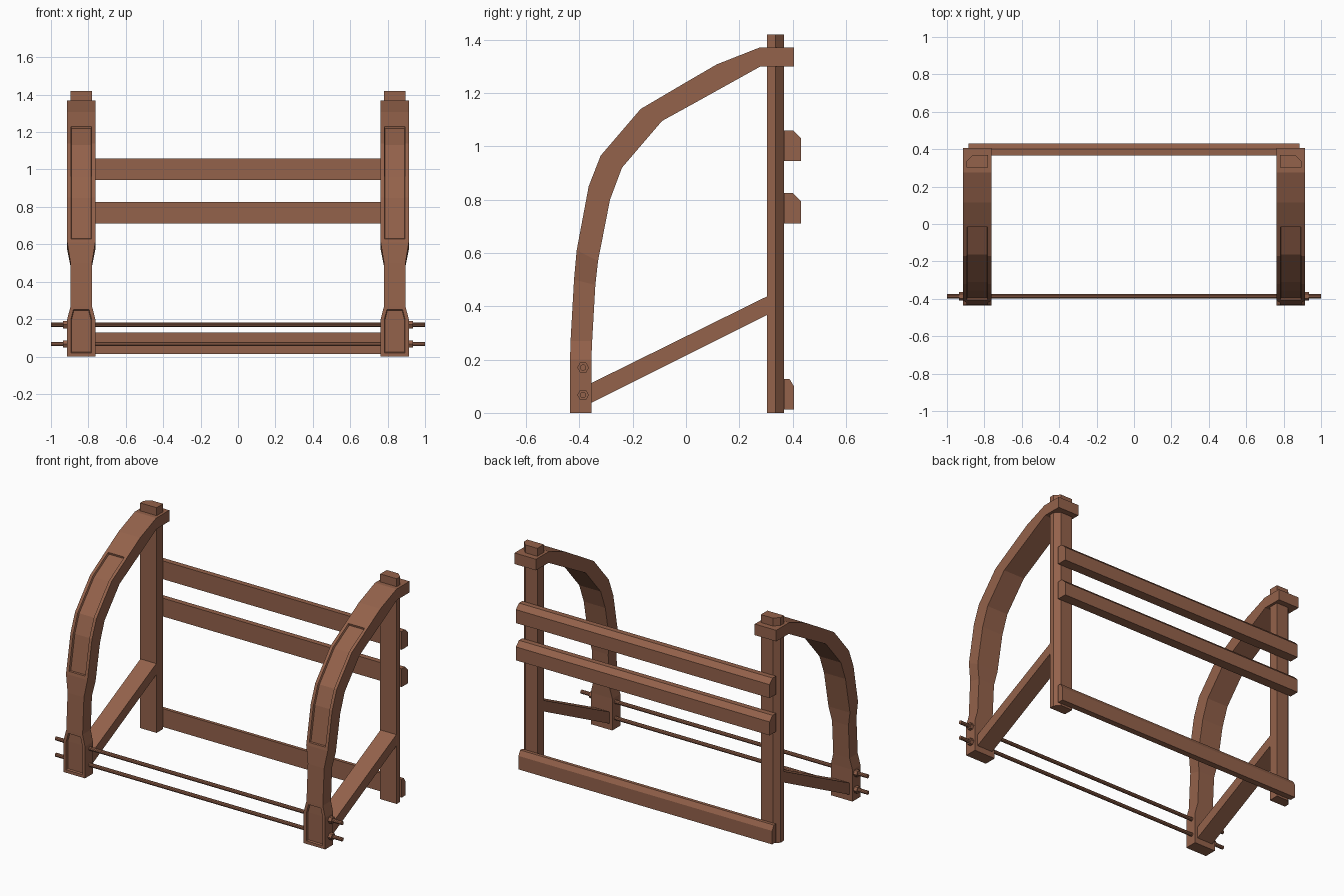
import bpy
import bmesh
from math import pi
from mathutils import Matrix, Vector

if "Cube" in bpy.data.objects:
    bpy.data.objects.remove(bpy.data.objects["Cube"])

BROWN = (0.296, 0.122, 0.070, 1)
wood = bpy.data.materials.new("warm brown")
wood.diffuse_color = BROWN
wood.use_nodes = True
wood.node_tree.nodes["Principled BSDF"].inputs["Base Color"].default_value = BROWN

ARCH_X = 0.838  # centre of each side frame


def finish(name, bm, mirrored=False):
    """Turn a bmesh into a flat-shaded object, optionally mirrored across x."""
    bmesh.ops.recalc_face_normals(bm, faces=bm.faces)
    mesh = bpy.data.meshes.new(name)
    bm.to_mesh(mesh)
    bm.free()
    mesh.materials.append(wood)
    obj = bpy.data.objects.new(name, mesh)
    bpy.context.collection.objects.link(obj)
    if mirrored:
        obj.modifiers.new("Mirror", "MIRROR").use_mirror_merge = False
    return obj


def prism(name, profile, offset, mirrored=False):
    """Extrude a closed outline of 3D points along an offset."""
    bm = bmesh.new()
    face = bm.faces.new([bm.verts.new(p) for p in profile])
    ext = bmesh.ops.extrude_face_region(bm, geom=[face], use_keep_orig=True)
    moved = [g for g in ext["geom"] if isinstance(g, bmesh.types.BMVert)]
    bmesh.ops.translate(bm, verts=moved, vec=Vector(offset))
    return finish(name, bm, mirrored)


def add_cylinder(bm, x0, x1, y, z, radius, sides):
    place = Matrix.Translation(((x0 + x1) / 2, y, z)) @ Matrix.Rotation(pi / 2, 4, "Y")
    bmesh.ops.create_cone(bm, cap_ends=True, segments=sides, radius1=radius,
                          radius2=radius, depth=x1 - x0, matrix=place)


# Curved arch legs: outer y, z, inner y, z, half width
WIDE, SLIM = 0.075, 0.057
sections = [
    (-.435, 0, -.355, 0, WIDE),
    (-.435, .2, -.355, .2, WIDE),
    (-.433, .27, -.352, .27, SLIM),
    (-.42, .5, -.34, .48, SLIM),
    (-.41, .61, -.33, .57, WIDE),
    (-.365, .85, -.285, .8, WIDE),
    (-.32, .965, -.24, .92, WIDE),
    (-.17, 1.14, -.09, 1.095, WIDE),
    (0, 1.24, .03, 1.161, WIDE),
    (.115, 1.307, .14, 1.222, WIDE),
    (.275, 1.37, .28, 1.3, WIDE),
    (.405, 1.37, .405, 1.3, WIDE),
]
bm = bmesh.new()
rings = []
for oy, oz, iy, iz, w in sections:
    corners = [(-w, oy, oz), (w, oy, oz), (w, iy, iz), (-w, iy, iz)]
    rings.append([bm.verts.new((ARCH_X + x, y, z)) for x, y, z in corners])
front = []
for a, b in zip(rings, rings[1:]):
    for i in range(4):
        j = (i + 1) % 4
        face = bm.faces.new((a[i], a[j], b[j], b[i]))
        if i == 0:
            front.append(face)
bm.faces.new(rings[0])
bm.faces.new(rings[-1])
bmesh.ops.recalc_face_normals(bm, faces=bm.faces)
# Recessed panels on the foot and on the curved part
for panel in (front[0:2], front[4:8]):
    bmesh.ops.inset_region(bm, faces=panel, thickness=0.019, use_even_offset=True)
    bmesh.ops.inset_region(bm, faces=panel, thickness=0.004, depth=-0.011,
                           use_even_offset=True)
finish("arch_legs", bm, True)

# Rear posts with a chamfered outer back corner
post = [(.78, .303), (.895, .303), (.895, .336), (.863, .368), (.78, .368)]
prism("rear_posts", [(x, y, 0) for x, y in post], (0, 0, 1.42), True)

# Sloping braces between foot and post
brace = [(-.365, .033), (.31, .37), (.31, .44), (-.365, .107)]
prism("side_braces", [(.782, y, z) for y, z in brace], (.111, 0, 0), True)

# Back rails with a chamfered upper edge: base, depth, chamfer run
for name, z, depth, run in (("top_rail", .945, .064, .03),
                            ("middle_rail", .71, .064, .03),
                            ("bottom_rail", .013, .039, .018)):
    top = z + .115
    rail = [(.367, z), (.367 + depth, z), (.367 + depth, top - .03),
            (.367 + depth - run, top), (.367, top)]
    prism(name, [(-.885, y, h) for y, h in rail], (1.77, 0, 0))

# Tie rods with hexagonal nuts
for name, z in (("upper_tie_rod", .17), ("lower_tie_rod", .067)):
    bm = bmesh.new()
    add_cylinder(bm, -1, 1, -.386, z, .012, 10)
    for side in (-1, 1):
        ends = sorted((side * .905, side * .935))
        add_cylinder(bm, *ends, -.386, z, .022, 6)
    finish(name, bm)
